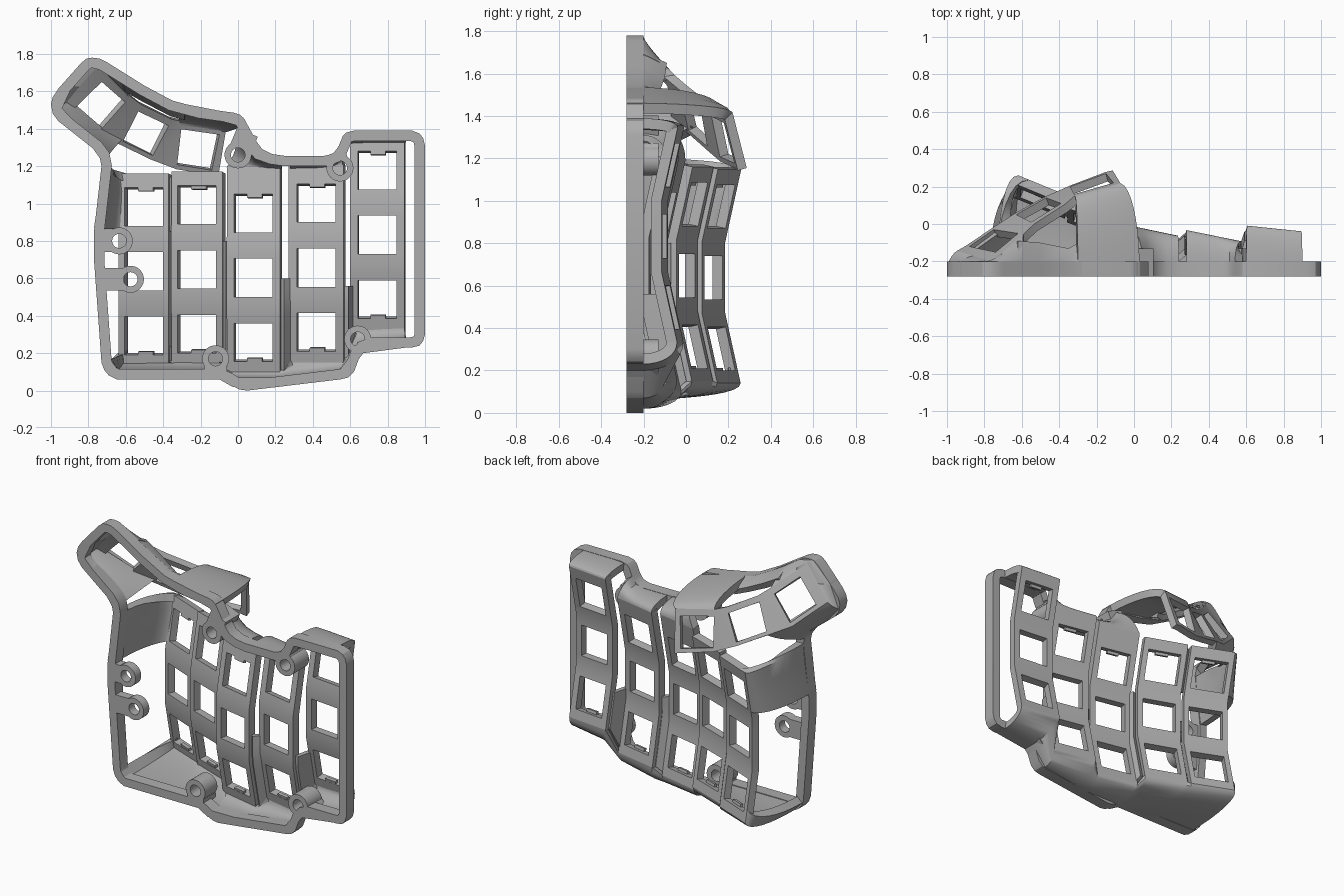
import bpy, bmesh, math
from mathutils import Vector

cube = bpy.data.objects.get("Cube")
if cube:
    bpy.data.objects.remove(cube)

grey = bpy.data.materials.new("matte_grey")
grey.use_nodes = True
tone = (0.42, 0.42, 0.42, 1)
grey.diffuse_color = tone
grey.node_tree.nodes["Principled BSDF"].inputs["Base Color"].default_value = tone

FRONT, LIP, WALL = -0.28, -0.2, 0.05
CENTRE = Vector((0, -0.4, 0.75))
THUMB = Vector((-0.5, -0.3, 1.35))


def lerp(a, b, t):
    return a + (b - a) * t


def sheet(name, rows, ref=CENTRE, thick=WALL, closed=False, skip=(), offset=-1, even=False):
    """Skin a grid of points, point it away from ref and thicken it."""
    bm = bmesh.new()
    grid = [[bm.verts.new(p) for p in row] for row in rows]
    n = len(rows[0])
    for i in range(len(rows) - 1):
        for j in range(n if closed else n - 1):
            if (i, j) in skip:
                continue
            k = (j + 1) % n
            bm.faces.new((grid[i][j], grid[i][k], grid[i + 1][k], grid[i + 1][j]))
    bm.normal_update()
    facing = sum(f.normal.dot(f.calc_center_median() - ref) * f.calc_area() for f in bm.faces)
    if facing < 0:
        bmesh.ops.reverse_faces(bm, faces=bm.faces[:])
    mesh = bpy.data.meshes.new(name)
    bm.to_mesh(mesh)
    bm.free()
    mesh.materials.append(grey)
    ob = bpy.data.objects.new(name, mesh)
    bpy.context.collection.objects.link(ob)
    mod = ob.modifiers.new("thickness", 'SOLIDIFY')
    mod.thickness, mod.offset, mod.use_even_offset = thick, offset, even
    bpy.ops.object.select_all(action='DESELECT')
    ob.select_set(True)
    bpy.context.view_layer.objects.active = ob
    bpy.ops.object.modifier_apply(modifier=mod.name)
    bpy.ops.object.shade_smooth_by_angle(angle=math.radians(30))


def wall(name, edge, rim, ref=CENTRE, bulge=1, steps=8):
    """Wall from plate edge points down to the rim; bulge 0 is straight, 1 is round."""
    rows = []
    for i in range(steps + 1):
        t = i / steps
        s = lerp(t, math.sin(math.pi / 2 * t) ** 0.9, bulge)
        c = lerp(1 - t, math.cos(math.pi / 2 * t), bulge)
        rows.append([(lerp(e[0], r[0], s), lerp(LIP, e[1], c), lerp(e[2], r[1], s))
                     for e, r in zip(edge, rim)])
    rows.append([(r[0], FRONT, r[1]) for r in rim])
    sheet(name, rows, ref)


# Base rim
outline = [(-1, 1.53), (-.99, 1.57), (-.96, 1.615), (-.84, 1.75), (-.81, 1.775), (-.78, 1.78),
           (-.74, 1.775), (-.7, 1.755), (-.5, 1.63),
           (-.35, 1.55), (-.2, 1.51), (-.02, 1.485), (.01, 1.475), (.035, 1.45), (.1, 1.33),
           (.13, 1.29), (.18, 1.265), (.25, 1.255), (.47, 1.255), (.51, 1.27), (.535, 1.3),
           (.56, 1.36), (.58, 1.38), (.62, 1.39), (.93, 1.39), (.97, 1.375), (.99, 1.35),
           (1, 1.31), (1, .3), (.99, .265), (.97, .24), (.93, .23), (.72, .23), (.68, .215),
           (.65, .18), (.62, .1), (.59, .07), (.55, .06), (.05, 0), (.01, .005), (-.02, .02),
           (-.06, .045), (-.1, .06), (-.65, .06), (-.69, .08), (-.715, .11), (-.73, .15),
           (-.77, .7), (-.77, .85), (-.73, 1.2), (-.74, 1.25), (-.77, 1.29), (-.96, 1.44),
           (-.99, 1.48)]
sheet("base_rim", [[(x, y, z) for x, z in outline] for y in (FRONT, LIP)],
      closed=True, thick=0.055, even=True)


# Key columns: curved plates with three openings each
class Column:
    def __init__(self, x0, x1, y0, y1, low, top):
        self.x0, self.x1, self.y0, self.y1 = x0, x1, y0, y1
        self.holes = [(low + 0.335 * i, low + 0.335 * i + 0.205) for i in range(3)]
        self.k1, self.k2 = low + 0.27, low + 0.605
        self.bottom, self.top = low - 0.06, top

    def at(self, x, z, depth=0):
        y = lerp(self.y0, self.y1, (x - self.x0) / (self.x1 - self.x0))
        return (x, y - depth - 0.075 + 0.22 * max(0, z - self.k2, self.k1 - z), z)


columns = [Column(-.62, -.352, .26, .15, .2, 1.15), Column(-.34, -.067, .13, .03, .21, 1.16),
           Column(-.05, .235, -.02, -.08, .165, 1.19), Column(.28, .575, -.04, -.1, .22, 1.2),
           Column(.605, .895, -.01, -.04, .395, 1.345)]
names = ["inner", "index", "middle", "ring", "outer"]
for name, c in zip(names, columns):
    mid = (c.x0 + c.x1) / 2
    xs = [c.x0, mid - 0.103, mid + 0.103, c.x1]
    (a, b), (d, e), (f, g) = c.holes
    zs = [c.bottom, a, b, c.k1, d, e, c.k2, f, g, c.top]
    sheet(name + "_column", [[c.at(x, z) for x in xs] for z in zs],
          skip=((1, 1), (4, 1), (7, 1)), even=True)
    # Small switch clips on the outermost hole edges
    for side, z, step in (("lower", a, .012), ("upper", g, -.012)):
        sheet(f"{name}_{side}_clip", [[c.at(x, q, .03) for x in (mid - .04, mid + .04)]
                                      for q in (z - step, z + step)], thick=.02)

# Webs closing part of the gaps between columns
spans = [(0, 0, .24), (0, .85, 1.14), (1, 0, .8), (2, 0, .6), (3, 0, .56)]
for n, (i, lo, hi) in enumerate(spans):
    left, right = columns[i], columns[i + 1]
    rows = []
    for k in range(9):
        t = k / 8
        rows.append([left.at(left.x1, lerp(max(lo, left.bottom), hi, t), .03),
                     right.at(right.x0, lerp(max(lo, right.bottom), hi, t), .03)])
    sheet(f"column_web_{n + 1}", rows, offset=0, thick=0.03)

# Bottom wall under all columns
first = columns[0]
edge = [first.at(first.x0, .22)]
for c in columns:
    edge += [c.at(c.x0, c.bottom), c.at(c.x1, c.bottom)]
wall("bottom_wall", edge,
     [(-.72, .13), (-.66, .065), (-.36, .06), (-.3, .06), (-.1, .06), (-.03, .02),
      (.22, .02), (.3, .03), (.57, .07), (.67, .2), (.9, .23)])

# Top walls over the three outer columns, parted by the column gaps
tops = [[(.045, 1.38), (.075, 1.33), (.12, 1.28), (.18, 1.26), (.24, 1.253)],
        [(.28, 1.253), (.36, 1.253), (.45, 1.253), (.51, 1.265), (.54, 1.31)],
        [(.6, 1.383), (.68, 1.388), (.75, 1.388), (.83, 1.388), (.9, 1.388)]]
for name, c, rim in zip(names[2:], columns[2:], tops):
    wall(name + "_top_wall", [c.at(lerp(c.x0, c.x1, t / 4), c.top) for t in range(5)], rim)

# Side wall holding the inner column
wall("inner_side_wall", [first.at(first.x0, z) for z in (.86, .95, 1.05, 1.145)] +
     [first.at(first.x0 + .06, first.top)],
     [(-.77, .87), (-.755, .97), (-.74, 1.08), (-.73, 1.18), (-.73, 1.2)])

# Thumb plate: lower and upper hole edges at each station along the strip
low_edge = [(-.93, -.15, 1.575), (-.88, -.12, 1.53), (-.75, -.03, 1.41), (-.63, .05, 1.35),
            (-.47, .14, 1.27), (-.34, .2, 1.22), (-.15, .27, 1.19), (-.11, .28, 1.18)]
high_edge = [(-.79, -.19, 1.72), (-.74, -.15, 1.67), (-.62, -.05, 1.56), (-.55, .01, 1.51),
             (-.39, .11, 1.43), (-.32, .16, 1.41), (-.11, .22, 1.38), (-.08, .23, 1.375)]


def strip(t):
    return [tuple(Vector(a).lerp(Vector(b), t)) for a, b in zip(low_edge, high_edge)]


lower, upper = strip(-0.13), strip(1.22)
sheet("thumb_plate", [lower, low_edge, high_edge, upper], THUMB,
      skip=((1, 1), (1, 3), (1, 5)), thick=0.045)

# Thumb walls: outer end and inner end, with an open arch between them
wall("thumb_end_wall",
     [lower[3], lower[2], lower[1], lower[0], strip(0.5)[0], upper[0], upper[1], upper[2]],
     [(-.73, 1.23), (-.78, 1.3), (-.9, 1.395), (-.99, 1.5), (-.93, 1.65), (-.8, 1.775),
      (-.7, 1.755), (-.6, 1.69)], THUMB, bulge=0.3)
wall("thumb_inner_wall", [upper[5], upper[6], upper[7]],
     [(-.3, 1.535), (-.12, 1.5), (.03, 1.46)], THUMB, bulge=0.85)

# Low wall below the arch
arch = [(-.62, 1.7, -.09), (-.5, 1.63, -.1), (-.35, 1.55, -.13), (-.28, 1.53, -.09)]
sheet("arch_wall", [[(x, LIP - .03, z) for x, z, y in arch], [(x, LIP, z) for x, z, y in arch],
                    [(x, y, z - .05) for x, z, y in arch]], THUMB, thick=.04)

# Screw bosses, each bridged to the rim
bosses = [(0, 1.26, .05, 1.38, -.13), (.545, 1.19, .52, 1.25, -.13), (.64, .275, .69, .22, -.13),
          (-.12, .17, -.12, .07, -.15), (-.635, .8, -.75, .8, -.22), (-.575, .595, -.75, .595, -.22)]
for i, (x, z, wx, wz, depth) in enumerate(bosses):
    ring = [(x + .072 * math.cos(math.tau * k / 32), z + .072 * math.sin(math.tau * k / 32))
            for k in range(32)]
    sheet(f"screw_boss_{i + 1}", [[(p, y, q) for p, q in ring] for y in (FRONT, depth)],
          Vector((x, -.2, z)), thick=.034, closed=True, even=True)
    along = Vector((wx - x, 0, wz - z))
    side = Vector((-along.z, 0, along.x)).normalized() * .06
    start = Vector((x, FRONT, z)) + along.normalized() * .042
    end = Vector((wx, FRONT, wz))
    sheet(f"boss_bridge_{i + 1}", [[start - side, start + side], [end - side, end + side]],
          Vector((x, 0, z)), thick=depth - FRONT)
